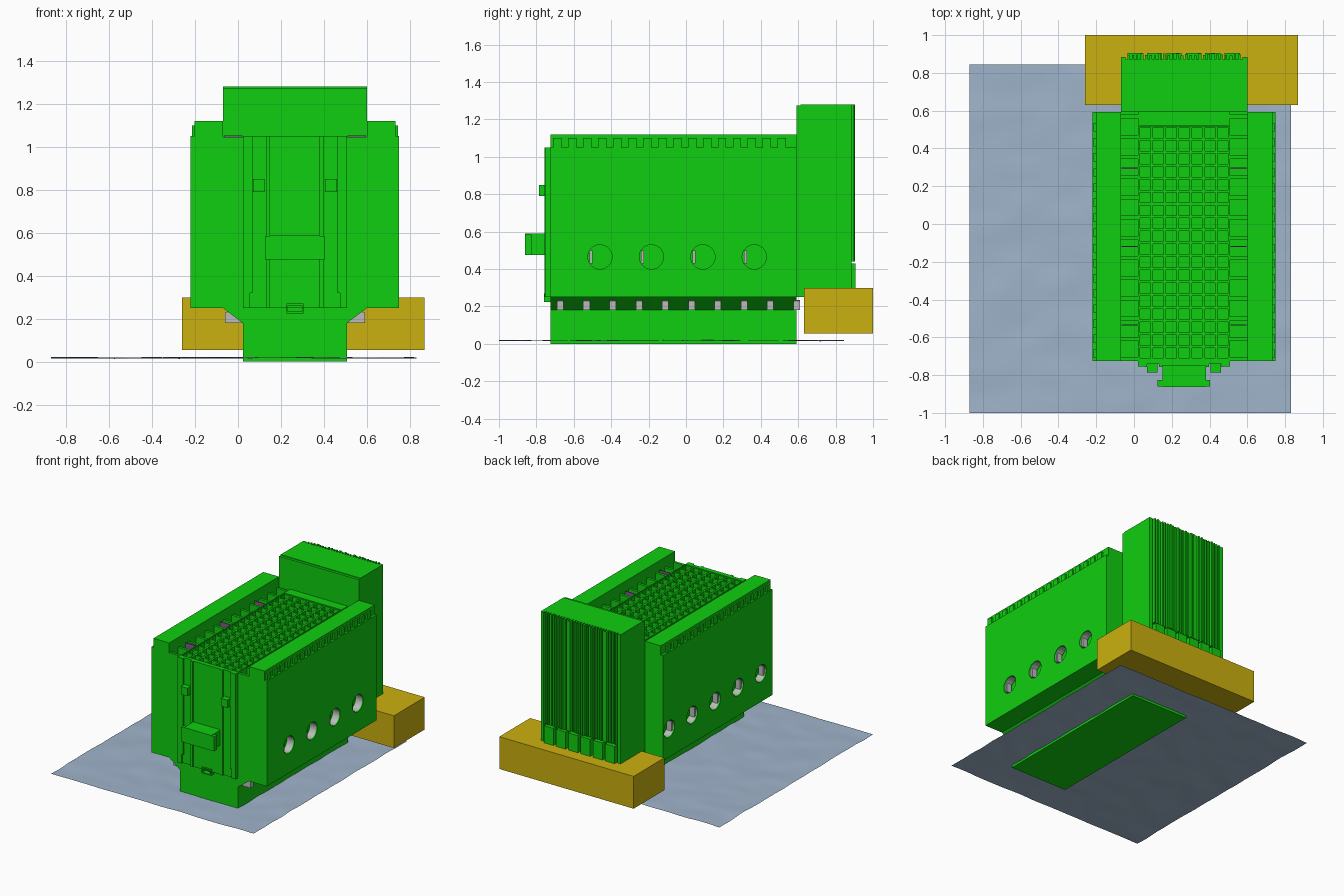
import bpy, bmesh, math, random
from mathutils import Vector, noise

if "Cube" in bpy.data.objects:
    bpy.data.objects.remove(bpy.data.objects["Cube"])

random.seed(4)
CX = 0.265  # centre line of the vessel


def material(name, colour):
    m = bpy.data.materials.new(name)
    m.diffuse_color = (*colour, 1)
    m.use_nodes = True
    m.node_tree.nodes["Principled BSDF"].inputs["Base Color"].default_value = m.diffuse_color
    return m


GREEN = material("bright green", (0.005, 0.62, 0.005))
YELLOW = material("mustard yellow", (0.60, 0.44, 0.005))
WATER = material("pale water blue", (0.35, 0.46, 0.60))
GREY = material("light grey", (0.50, 0.50, 0.50))
PURPLE = material("dull purple", (0.22, 0.10, 0.24))


def finish(name, bm, mat, recalc=True):
    if recalc:
        bmesh.ops.recalc_face_normals(bm, faces=bm.faces)
    me = bpy.data.meshes.new(name)
    bm.to_mesh(me)
    bm.free()
    me.materials.append(mat)
    ob = bpy.data.objects.new(name, me)
    bpy.context.collection.objects.link(ob)
    return ob


def boxes(name, spans, mat=GREEN):
    """One object from boxes given as (x0, x1, y0, y1, z0, z1)."""
    bm = bmesh.new()
    for x0, x1, y0, y1, z0, z1 in spans:
        vs = bmesh.ops.create_cube(bm, size=1)["verts"]
        for v in vs:
            v.co = Vector(((x0 + x1) / 2 + v.co.x * (x1 - x0),
                           (y0 + y1) / 2 + v.co.y * (y1 - y0),
                           (z0 + z1) / 2 + v.co.z * (z1 - z0)))
    return finish(name, bm, mat)


def prisms(name, profile, y_spans, mat):
    """Extrude an x-z profile along y, once per span."""
    bm = bmesh.new()
    for y0, y1 in y_spans:
        f = bm.faces.new([bm.verts.new((x, y0, z)) for x, z in profile])
        ext = bmesh.ops.extrude_face_region(bm, geom=[f])["geom"]
        for v in ext:
            if isinstance(v, bmesh.types.BMVert):
                v.co.y = y1
    return finish(name, bm, mat)


def both(spans):
    """Mirror box spans about the vessel's centre line."""
    return spans + [(2 * CX - b, 2 * CX - a, *r) for a, b, *r in spans]


def tubes(name, centres, radius, depth, capped, mat):
    bm = bmesh.new()
    for x, y, z in centres:
        vs = bmesh.ops.create_cone(bm, cap_ends=capped, segments=32, radius1=radius,
                                   radius2=radius, depth=depth)["verts"]
        for v in vs:
            a = v.co.copy()
            v.co = (x + a.z, y + a.x, z + a.y)
    return finish(name, bm, mat, capped)


# hull with side pods, sloped undersides and open top channels
half = [(0.2425, 0), (0.2425, 0.18), (0.335, 0.25), (0.485, 0.25), (0.485, 1.05),
        (0.467, 1.05), (0.467, 1.12), (0.335, 1.12), (0.335, 0.98), (0.2425, 0.98),
        (0.2425, 1.05), (0.236, 1.05), (0.236, 0.98)]
outline = [(CX + x, z) for x, z in half] + [(CX - x, z) for x, z in reversed(half)]
hull = prisms("hull", outline, [(-0.725, 0.592)], GREEN)

# round ports: four to the right, five to the left
ports = [(0.75, -0.46 + 0.275 * i, 0.465) for i in range(4)]
ports += [(-0.22, -0.585 + 0.275 * i, 0.465) for i in range(5)]
cutter = tubes("port_cutter", ports, 0.065, 0.13, True, GREEN)
cutter.hide_render = True
cutter.hide_viewport = True
cut = hull.modifiers.new("ports", "BOOLEAN")
cut.operation = "DIFFERENCE"
cut.object = cutter
cut.solver = "EXACT"

inner = [(x - 0.03 if x > 0 else x + 0.03, y, z) for x, y, z in ports]
tubes("port_liners", inner, 0.060, 0.05, False, GREY)
boxes("port_vanes", [(x - 0.02, x + 0.02, y - 0.055, y - 0.04, z - 0.035, z + 0.035)
                     for x, y, z in inner], GREY)

# deck lattice with square pockets
COLS, ROWS, P = 7, 18, 0.0686
bm = bmesh.new()
bmesh.ops.create_grid(bm, x_segments=COLS, y_segments=ROWS, size=0.5)
for v in bm.verts:
    v.co = (CX + v.co.x * COLS * P, -0.1 + v.co.y * ROWS * P, 1.045)
cells = list(bm.faces)
bmesh.ops.inset_individual(bm, faces=cells, thickness=0.0095)
pockets = bmesh.ops.extrude_discrete_faces(bm, faces=cells)["faces"]
for f in pockets:
    for v in f.verts:
        v.co.z = 0.985
finish("deck_lattice", bm, GREEN, False)
boxes("deck_end_rims", [(0.025, 0.505, 0.518, 0.592, 0.97, 1.05),
                        (0.025, 0.505, -0.725, -0.716, 0.97, 1.05)])

# ladder bars and marker plates in the channels
bars = [(0.5, 0.605, -0.725 + 0.107 * i, -0.705 + 0.107 * i, 0.97, 1.045) for i in range(13)]
boxes("channel_bars", both(bars))
boxes("channel_markers", both([(0.51, 0.595, y - 0.003, y + 0.003, 0.98, 1.052)
                               for y in (0.295, -0.12, -0.535)]), PURPLE)

# small lugs along the outer top edges
boxes("edge_lugs", both([(0.725, 0.744, -0.71 + 0.08 * i, -0.665 + 0.08 * i, 1.045, 1.10)
                         for i in range(16)]))

# grey brackets under the sloped sides
tri = [(0.50, 0.18), (0.59, 0.18), (0.59, 0.23), (0.57, 0.235), (0.50, 0.20)]
rows = [(-0.69 + 0.1405 * i, -0.655 + 0.1405 * i) for i in range(10)]
prisms("right_brackets", tri, rows, GREY)
prisms("left_brackets", [(2 * CX - x, z) for x, z in tri], rows, GREY)

# front plate with rails, latches, slot and projecting box
boxes("front_plate", [(0.0225, 0.5075, -0.742, -0.72, 0.25, 1.05)])
boxes("front_panels", both([(0.0225, 0.055, -0.755, -0.74, 0.25, 1.05)])
      + [(0.15, 0.38, -0.750, -0.74, 0.25, 1.05)])
boxes("front_rails", both([(0.055, 0.068, -0.757, -0.74, 0.32, 1.05),
                           (0.132, 0.15, -0.757, -0.74, 0.25, 1.05)]))
boxes("front_latches", both([(0.07, 0.124, -0.785, -0.74, 0.79, 0.85)]))
boxes("front_box", [(0.15, 0.38, -0.862, -0.74, 0.475, 0.59),
                    (0.125, 0.402, -0.86, -0.825, 0.475, 0.585)])
boxes("front_slot", [(0.225, 0.305, -0.76, -0.72, 0.262, 0.27),
                     (0.225, 0.305, -0.76, -0.72, 0.225, 0.233),
                     (0.225, 0.233, -0.76, -0.72, 0.225, 0.27),
                     (0.297, 0.305, -0.76, -0.72, 0.225, 0.27)])

# rear tower with ribs and lower tabs
boxes("rear_tower", [(-0.07, 0.60, 0.592, 0.87, 0.25, 1.275),
                     (-0.07, 0.60, 0.612, 0.87, 1.27, 1.28),
                     (-0.07, -0.045, 0.86, 0.885, 0.25, 1.28),
                     (0.575, 0.60, 0.86, 0.885, 0.25, 1.28)])
ribs = []
for i in range(26):
    x = -0.035 + i * 0.0235
    w = random.uniform(0.009, 0.016)
    ribs.append((x, x + w, 0.865, random.uniform(0.892, 0.905), 0.44, 1.28))
boxes("tower_ribs", ribs)
boxes("tower_tabs", [(-0.035 + 0.103 * i, 0.045 + 0.103 * i, 0.865, 0.905, 0.28, 0.43)
                     for i in range(6)])

# dock block behind the tower
boxes("dock_block", [(-0.26, 0.868, 0.63, 1.0, 0.055, 0.30)], YELLOW)

# rippled water sheet
bm = bmesh.new()
bmesh.ops.create_grid(bm, x_segments=40, y_segments=44, size=0.5)
for v in bm.verts:
    x, y = -0.02 + v.co.x * 1.70, -0.0775 + v.co.y * 1.845
    v.co = (x, y, 0.018 + 0.006 * noise.noise(Vector((x * 5, y * 8, 0.3))))
for f in bm.faces:
    f.smooth = True
finish("water_sheet", bm, WATER, False)
